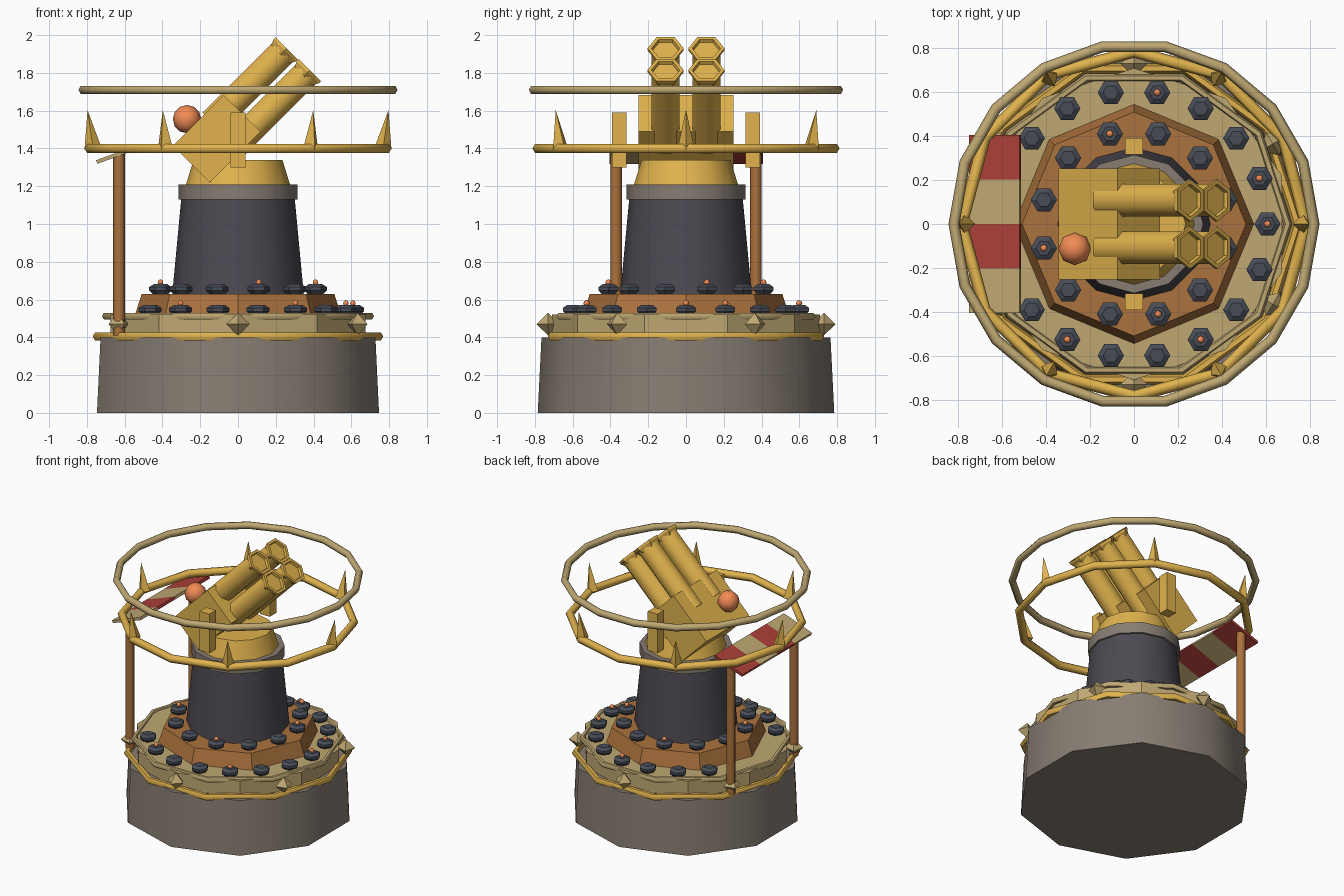
import bpy, bmesh
from math import pi, cos, sin, radians
from mathutils import Matrix, Vector

if "Cube" in bpy.data.objects:
    bpy.data.objects.remove(bpy.data.objects["Cube"])


def mat(name, rgb):
    m = bpy.data.materials.new(name)
    m.diffuse_color = (*rgb, 1)
    m.use_nodes = True
    m.node_tree.nodes["Principled BSDF"].inputs["Base Color"].default_value = m.diffuse_color
    return m


GOLD = mat("gold", (0.75, 0.45, 0.075))
TAN = mat("pale_brass", (0.52, 0.39, 0.17))
BRONZE = mat("bronze", (0.41, 0.17, 0.047))
STONE = mat("stone", (0.243, 0.205, 0.17))
DARK = mat("dark_iron", (0.073, 0.068, 0.084))
STEEL = mat("bolt_steel", (0.064, 0.073, 0.095))
RED = mat("red", (0.41, 0.05, 0.04))
ORANGE = mat("orange", (0.89, 0.26, 0.09))


def finish(name, bm, m, smooth=0, matrix=None):
    if matrix is not None:
        bm.transform(matrix)
    bmesh.ops.recalc_face_normals(bm, faces=bm.faces[:])
    me = bpy.data.meshes.new(name)
    bm.to_mesh(me)
    bm.free()
    me.materials.append(m)
    if smooth:
        me.shade_smooth()
        me.set_sharp_from_angle(angle=radians(smooth))
    ob = bpy.data.objects.new(name, me)
    bpy.context.collection.objects.link(ob)
    return ob


def lathe(name, profile, n, m, phase=0, smooth=0, matrix=None, closed=False):
    """Spin (radius, z) points around z; caps the ends unless closed."""
    bm = bmesh.new()
    rings = []
    for r, z in profile:
        if r == 0:
            rings.append([bm.verts.new((0, 0, z))] * n)
        else:
            rings.append([bm.verts.new((r * cos(radians(phase) + 2 * pi * i / n),
                                        r * sin(radians(phase) + 2 * pi * i / n), z))
                          for i in range(n)])
    pairs = list(zip(rings, rings[1:] + (rings[:1] if closed else [])))
    for a, b in pairs:
        for i in range(n):
            j = (i + 1) % n
            bm.faces.new(list(dict.fromkeys((a[i], a[j], b[j], b[i]))))
    if not closed:
        for k, ring in ((0, rings[0]), (-1, rings[-1])):
            if profile[k][0] > 0:
                bm.faces.new(ring)
    return finish(name, bm, m, smooth, matrix)


def ring(name, R, r, z, n, m):
    prof = [(R + r * cos(k * pi / 3), z + r * sin(k * pi / 3)) for k in range(6)]
    return lathe(name, prof, n, m, smooth=61, closed=True)


def box(name, centre, size, m, rot_y=0):
    bm = bmesh.new()
    bmesh.ops.create_cube(bm, size=1)
    mx = (Matrix.Translation(centre) @ Matrix.Rotation(radians(rot_y), 4, 'Y')
          @ Matrix.Diagonal((*size, 1)))
    return finish(name, bm, m, 0, mx)


def ball(name, centre, r, m, u=8, v=6):
    bm = bmesh.new()
    bmesh.ops.create_uvsphere(bm, u_segments=u, v_segments=v, radius=r)
    return finish(name, bm, m, 60, Matrix.Translation(centre))


def polar(r, deg, z):
    return Vector((r * cos(radians(deg)), r * sin(radians(deg)), z))


# Base, plates and column
lathe("stone_base", [(0.785, 0), (0.765, 0.4)], 10, STONE, 90, 40)
lathe("brass_plate", [(0.71, 0.4), (0.71, 0.52)], 10, TAN, 90)
lathe("bronze_plate", [(0.545, 0.52), (0.51, 0.63)], 8, BRONZE)
lathe("column", [(0.348, 0.63), (0.30, 1.14)], 12, DARK, 0, 40)
lathe("collar", [(0.315, 1.13), (0.315, 1.21)], 12, STONE, 0, 40)
lathe("turret_base", [(0.275, 1.21), (0.235, 1.34)], 12, GOLD, 0, 40)

# Rings
ring("base_ring", 0.745, 0.024, 0.405, 10, GOLD)
ring("plate_ring", 0.70, 0.02, 0.512, 10, TAN)
ring("spiked_ring", 0.785, 0.028, 1.40, 12, GOLD)
ring("halo_ring", 0.82, 0.025, 1.71, 18, TAN)

# Diamond studs on the base and spikes on the ring
for k in range(6):
    a = 30 + 60 * k
    lathe("diamond_stud", [(0, -0.06), (0.062, 0), (0, 0.06)], 4, TAN, 0, 0,
          Matrix.Translation(polar(0.73, a, 0.47)) @ Matrix.Rotation(radians(a), 4, 'Z'))
    a = 60 * k
    lathe("ring_spike", [(0.045, 0), (0, 0.205)], 4, GOLD, 0, 0,
          Matrix.Translation(polar(0.768, a, 1.40)) @ Matrix.Rotation(radians(a), 4, 'Z')
          @ Matrix.Rotation(radians(8), 4, 'Y'))

# Two circles of bolts, some with a small orange rivet on top
BOLT = [(0.042, 0), (0.06, 0.018), (0.06, 0.036), (0.035, 0.052)]


def bolt(r, a, z, rivet):
    p = polar(r, a, z)
    lathe("hex_bolt", BOLT, 6, STEEL, 0, 0, Matrix.Translation(p))
    if rivet:
        ball("bolt_rivet", p + Vector((0, 0, 0.06)), 0.017, ORANGE, 6, 4)


for k in range(12):
    bolt(0.425, 15 + 30 * k, 0.63, k % 3 == 0)
for a in range(0, 360, 20):
    if not 150 < a < 210:
        bolt(0.608, a, 0.52, a in (0, 20, 80, 240, 300))

# Posts, striped rear panel, side brackets
for s in (-1, 1):
    lathe("panel_post", [(0.031, 0.41), (0.031, 1.37)], 8, BRONZE, 0, 50,
          Matrix.Translation((-0.63, 0.37 * s, 0)))
    box("side_bracket", (0, 0.354 * s, 1.445), (0.08, 0.076, 0.29), GOLD)
for i in range(4):
    box("panel_stripe", (-0.633, 0.305 - 0.203 * i, 1.37), (0.245, 0.203, 0.02),
        TAN if i % 2 else RED, -20)

# Tilted gun housing, four barrels with open hexagonal muzzles
box("gun_housing", (-0.113, 0, 1.452), (0.275, 0.505, 0.38), GOLD, 45)
for x, z in ((0.257, 1.93), (0.38, 1.815)):
    for y in (-0.108, 0.108):
        aim = Matrix.Translation((x, y, z)) @ Matrix.Rotation(radians(45), 4, 'Y')
        lathe("barrel", [(0.08, -0.555), (0.08, -0.02)], 8, GOLD, 22.5, 50, aim)
        lathe("muzzle", [(0.078, -0.045), (0.096, -0.015), (0.096, 0), (0.075, 0),
                         (0.07, -0.018)], 6, GOLD, 90, 0, aim)

# Signal ball on the housing
ball("signal_ball", (-0.27, -0.113, 1.555), 0.075, ORANGE)
